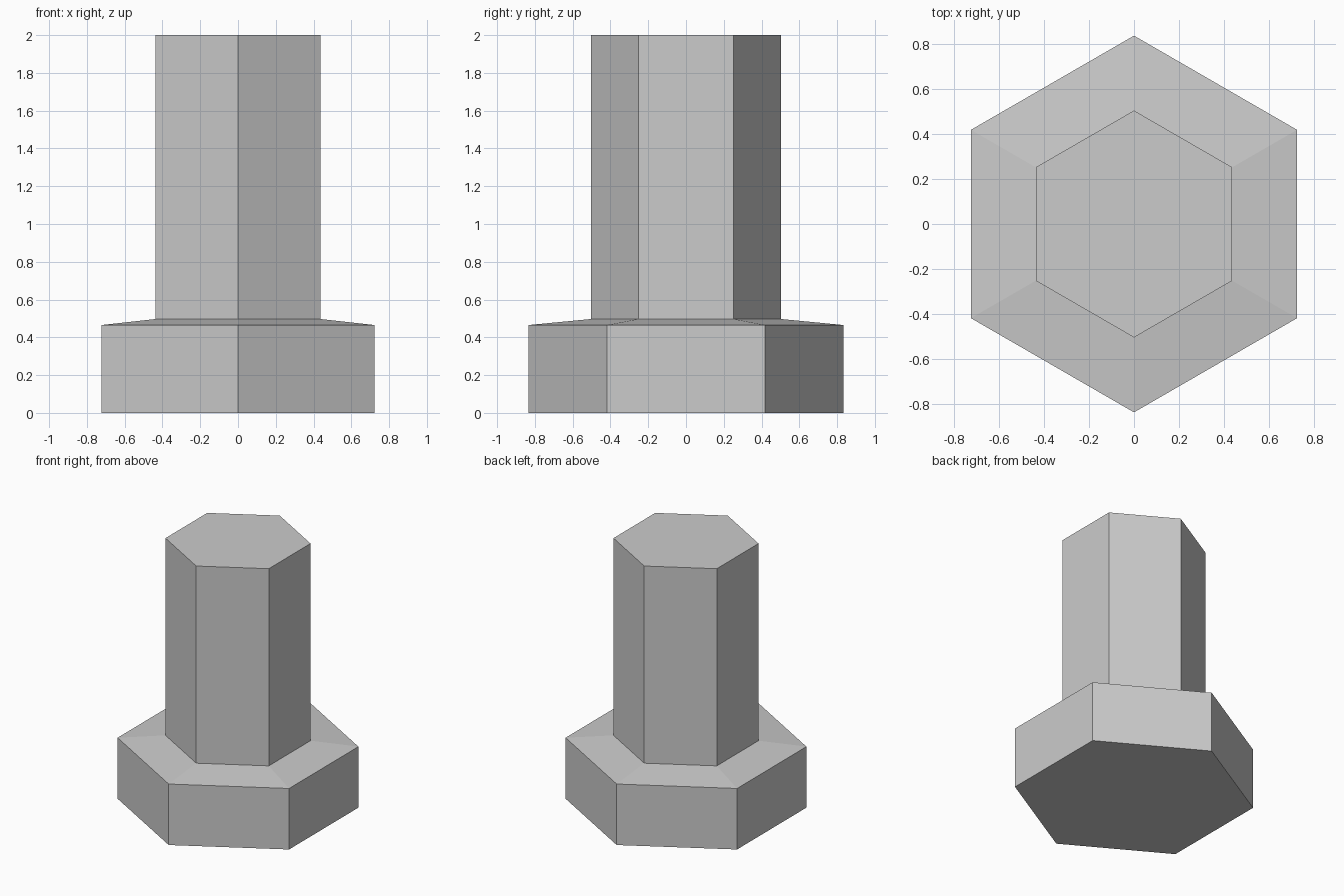
import bpy, bmesh
from math import sin, cos, pi

if "Cube" in bpy.data.objects:
    bpy.data.objects.remove(bpy.data.objects["Cube"])

SIDES = 6
# Profile of the hex bolt: (corner radius, height)
PROFILE = [(0.835, 0.0), (0.835, 0.465), (0.503, 0.497), (0.503, 2.0)]


def hex_lathe(name, profile):
    bm = bmesh.new()
    rings = []
    for r, z in profile:
        angles = [pi / 2 + 2 * pi * i / SIDES for i in range(SIDES)]
        rings.append([bm.verts.new((r * cos(a), r * sin(a), z)) for a in angles])
    # Side walls between neighbouring rings
    for low, high in zip(rings, rings[1:]):
        for i in range(SIDES):
            j = (i + 1) % SIDES
            bm.faces.new((low[i], low[j], high[j], high[i]))
    # End caps
    bm.faces.new(rings[0][::-1])
    bm.faces.new(rings[-1])
    mesh = bpy.data.meshes.new(name)
    bm.to_mesh(mesh)
    bm.free()
    obj = bpy.data.objects.new(name, mesh)
    bpy.context.collection.objects.link(obj)
    return obj


# Bolt: wide head with sloped shoulder and a hexagonal shaft, one closed surface
hex_lathe("hex_bolt", PROFILE)
